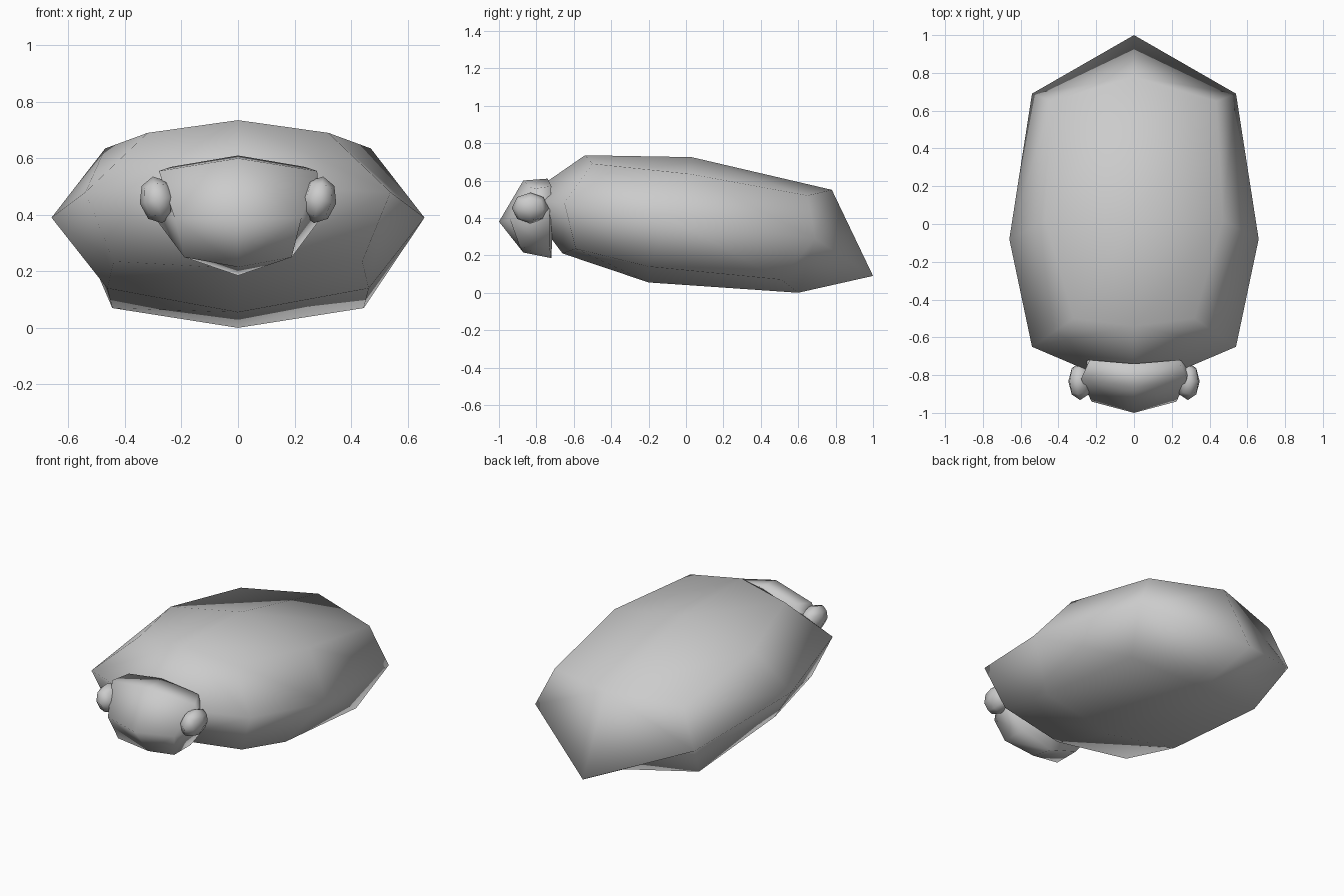
import bpy, bmesh
from mathutils import Matrix

if "Cube" in bpy.data.objects:
    bpy.data.objects.remove(bpy.data.objects["Cube"])


def loft(name, rings, front, back):
    """Skin mirrored half rings (top centre, 3 side points, bottom centre) and cap both ends."""
    bm = bmesh.new()
    loops = []
    for half in rings:
        mirrored = [(-x, y, z) for x, y, z in reversed(half[1:-1])]
        loops.append([bm.verts.new(p) for p in half + mirrored])
    for a, b in zip(loops, loops[1:]):
        for i in range(8):
            j = (i + 1) % 8
            bm.faces.new((a[i], a[j], b[j], b[i]))
    for loop, tip in ((loops[0], front), (loops[-1], back)):
        c = bm.verts.new(tip)
        for i in (0, 2, 4, 6):
            # quads share the tip, the top/bottom centres and the side points
            bm.faces.new((loop[i], loop[i + 1], loop[(i + 2) % 8], c))
    finish(name, bm)


def finish(name, bm):
    bmesh.ops.recalc_face_normals(bm, faces=bm.faces)
    for f in bm.faces:
        f.smooth = True
    me = bpy.data.meshes.new(name)
    bm.to_mesh(me)
    bm.free()
    ob = bpy.data.objects.new(name, me)
    bpy.context.collection.objects.link(ob)


def eye(name, side):
    # once-divided cube rounded into a ball, stretched and leaned outward
    bm = bmesh.new()
    bmesh.ops.create_cube(bm, size=2)
    bmesh.ops.subdivide_edges(bm, edges=bm.edges[:], cuts=1, use_grid_fill=True)
    for v in bm.verts:
        v.co.normalize()
    m = (Matrix.Translation((side * 0.285, -0.833, 0.453))
         @ Matrix.Rotation(side * 0.2, 4, 'Y')
         @ Matrix.Diagonal((0.064, 0.099, 0.084, 1)))
    bmesh.ops.transform(bm, matrix=m, verts=bm.verts)
    finish(name, bm)


# Body: wide flattened hull, tail tip low at the back
loft("body", [
    [(0, -0.54, 0.735), (0.32, -0.50, 0.69), (0.54, -0.65, 0.48), (0.44, -0.59, 0.235), (0, -0.66, 0.21)],
    [(0, 0.03, 0.725), (0.47, 0.02, 0.635), (0.66, -0.08, 0.39), (0.463, -0.20, 0.14), (0, -0.20, 0.055)],
    [(0, 0.78, 0.55), (0.436, 0.65, 0.52), (0.54, 0.69, 0.29), (0.445, 0.51, 0.07), (0, 0.60, 0.0)],
], front=(0, -0.88, 0.50), back=(0, 1.0, 0.09))

# Head: small wedge in front
loft("head", [
    [(0, -0.87, 0.60), (0.28, -0.82, 0.555), (0.225, -0.94, 0.39), (0.19, -0.89, 0.25), (0, -0.87, 0.215)],
    [(0, -0.74, 0.61), (0.235, -0.72, 0.57), (0.295, -0.73, 0.39), (0.19, -0.73, 0.25), (0, -0.72, 0.185)],
], front=(0, -1.0, 0.38), back=(0, -0.71, 0.40))

# Eyes
for side, label in ((1, "right_eye"), (-1, "left_eye")):
    eye(label, side)
